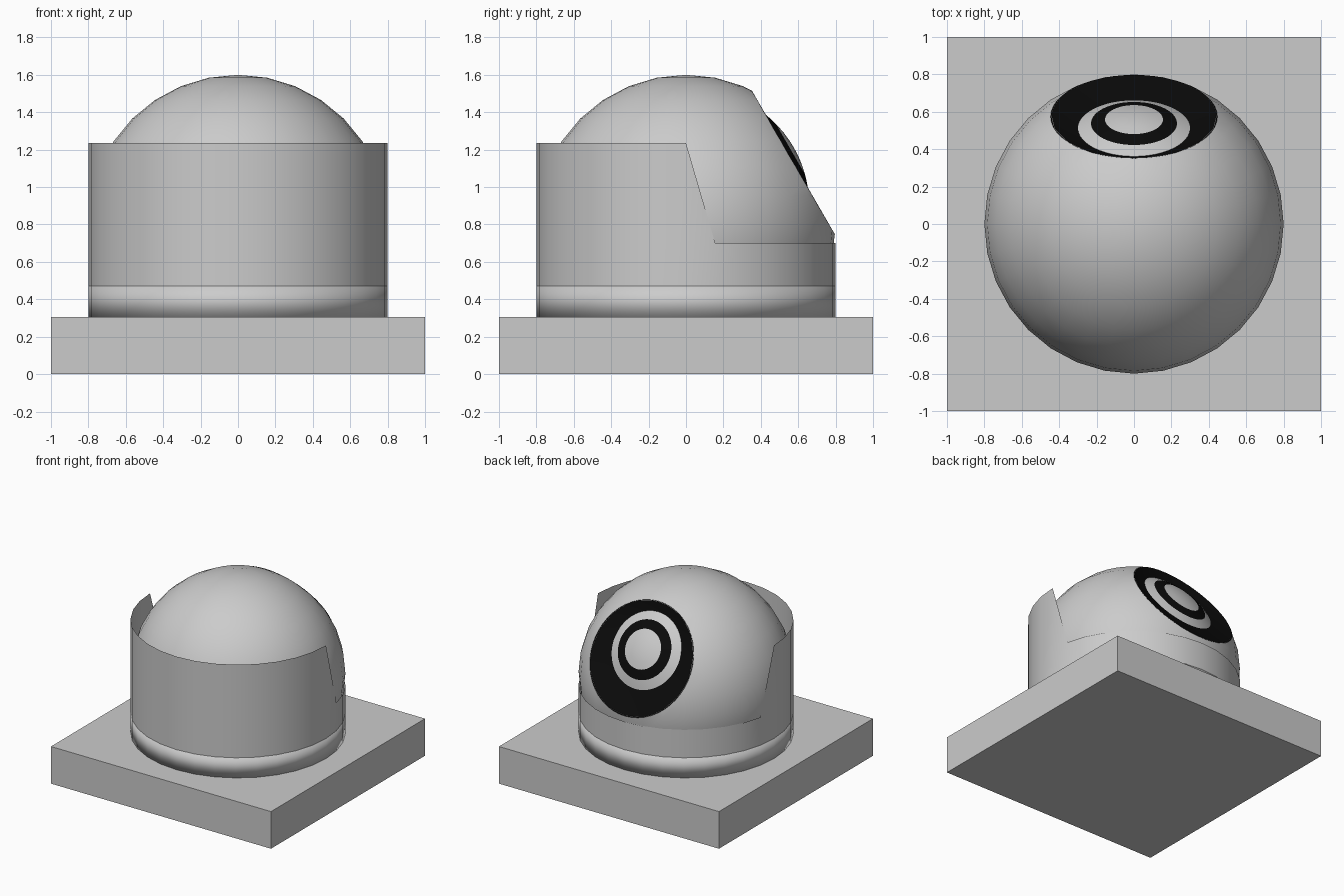
import bpy, bmesh, math
from mathutils import Vector

if "Cube" in bpy.data.objects:
    bpy.data.objects.remove(bpy.data.objects["Cube"])

R, CZ, SEG = 0.8, 0.8, 32
black = bpy.data.materials.new("black")
black.diffuse_color = (0.003, 0.003, 0.003, 1)
black.use_nodes = True
black.node_tree.nodes["Principled BSDF"].inputs["Base Color"].default_value = black.diffuse_color


def finish(name, bm, smooth=True, mat=None):
    for f in bm.faces:
        f.smooth = smooth
    me = bpy.data.meshes.new(name)
    bm.to_mesh(me)
    bm.free()
    ob = bpy.data.objects.new(name, me)
    bpy.context.collection.objects.link(ob)
    if mat:
        me.materials.append(mat)
    return ob


def loft(bm, rings):
    for a, b in zip(rings, rings[1:]):
        n = len(a)
        for i in range(n):
            j = (i + 1) % n
            bm.faces.new((a[i], a[j], b[j], b[i]))


# square base slab
bm = bmesh.new()
bmesh.ops.create_cube(bm, size=1)
for v in bm.verts:
    v.co = (v.co.x * 2, v.co.y * 2, (v.co.z + 0.5) * 0.305)
finish("base_slab", bm, smooth=False)

# soft-shaded collar between slab and shell
bm = bmesh.new()
bmesh.ops.create_cone(bm, cap_ends=True, segments=SEG, radius1=R, radius2=R, depth=0.165)
bmesh.ops.translate(bm, verts=bm.verts, vec=(0, 0, 0.3875))
finish("collar", bm)

# open shell: tall at the front, low at the back
bm = bmesh.new()
low, high = [], []
for i in range(SEG):
    a = 2 * math.pi * i / SEG
    x, y = R * math.cos(a), R * math.sin(a)
    low.append(bm.verts.new((x, y, 0.47)))
    high.append(bm.verts.new((x, y, 1.235 if y < 0.001 else 0.70)))
loft(bm, [low, high])
finish("shell", bm)

# ball with a round opening facing back and up
normal = Vector((0, math.cos(math.radians(30)), 0.5))
up = Vector((0, -0.5, normal.y))
centre = Vector((0, 0, CZ)) + normal * 0.663
bm = bmesh.new()
bmesh.ops.create_uvsphere(bm, u_segments=SEG, v_segments=16, radius=R)
bmesh.ops.translate(bm, verts=bm.verts, vec=(0, 0, CZ))
for co, no in ((centre, normal), (Vector((0, 0, 0.32)), Vector((0, 0, -1)))):
    bmesh.ops.bisect_plane(bm, geom=bm.verts[:] + bm.edges[:] + bm.faces[:],
                           plane_co=co, plane_no=no, clear_outer=True)
finish("ball", bm)


# lens bands: rings given as (radius, height above opening, shift up)
def band(name, profile, mat=None):
    bm = bmesh.new()
    rings = []
    for r, h, t in profile:
        c = centre + normal * h + up * t
        rings.append([bm.verts.new(c + r * (math.sin(a) * up - math.cos(a) * Vector((1, 0, 0))))
                      for a in (2 * math.pi * i / 48 for i in range(48))])
    loft(bm, rings)
    bmesh.ops.remove_doubles(bm, verts=bm.verts, dist=1e-5)
    finish(name, bm, mat=mat)


band("dish", [(0.446, 0, 0), (0.38, -0.018, 0.03), (0.30, -0.032, 0.07)], black)
band("outer_lens_ring", [(0.30, -0.032, 0.07), (0.265, -0.016, 0.07), (0.23, -0.002, 0.07)])
band("inner_lens_ring", [(0.23, -0.002, 0.07), (0.19, 0.012, 0.07), (0.155, 0.022, 0.07)], black)
band("lens_centre", [(0.155, 0.022, 0.07), (0.10, 0.034, 0.07), (0.05, 0.04, 0.07), (0, 0.042, 0.07)])
